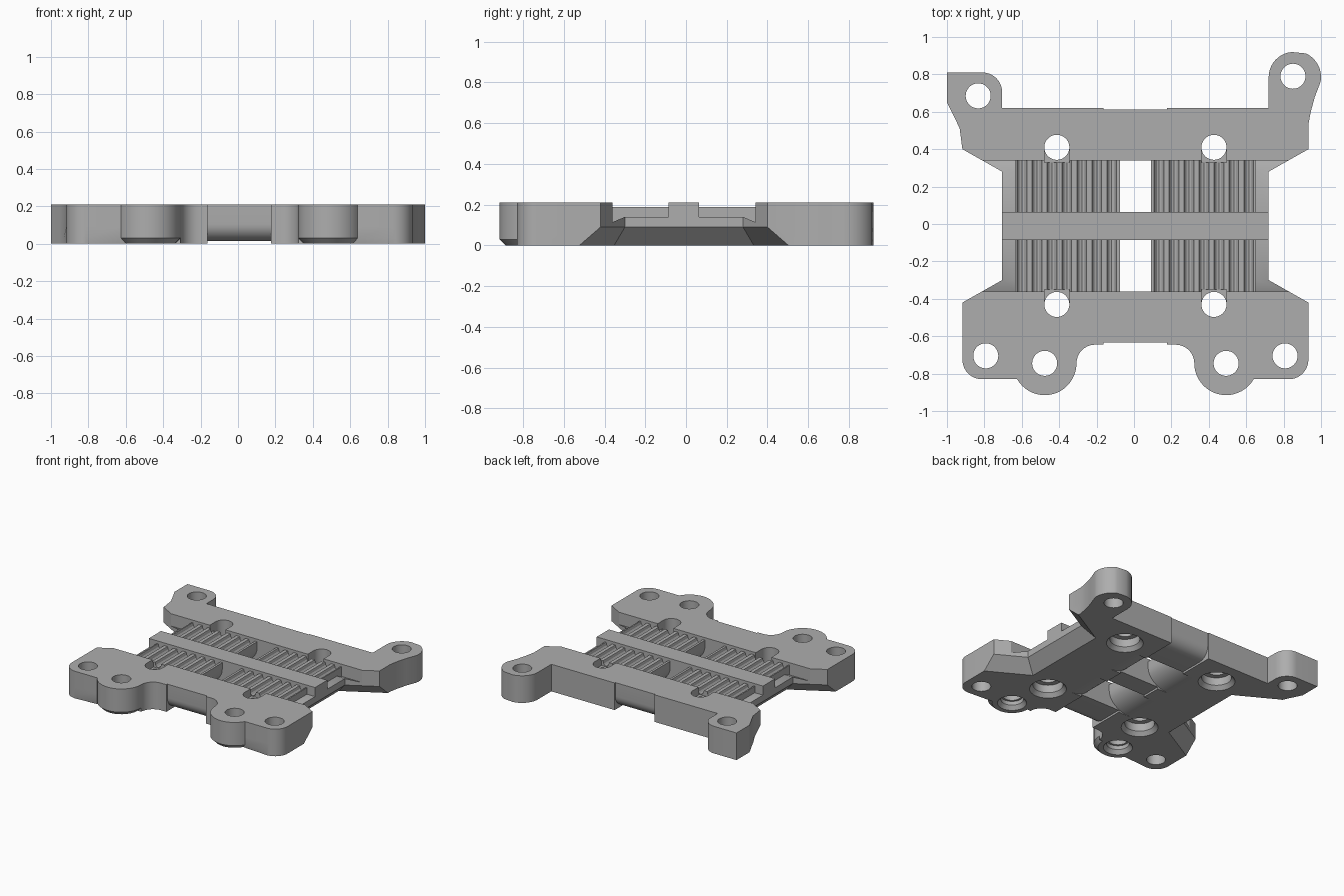
import bpy, bmesh
from math import sin, cos, radians, pi
from mathutils import Vector

default = bpy.data.objects.get("Cube")
if default:
    bpy.data.objects.remove(default, do_unlink=True)

TOP = 0.21
CX, CY = 0.0075, -0.01        # middle of the symmetric parts

grey = bpy.data.materials.new("plain grey")
grey.use_nodes = True
grey.diffuse_color = (0.42, 0.42, 0.42, 1)
grey.node_tree.nodes["Principled BSDF"].inputs["Base Color"].default_value = (0.42, 0.42, 0.42, 1)


def arc(cx, cy, rx, a0, a1, n=10, ry=None):
    ry = ry or rx
    angles = [radians(a0 + (a1 - a0) * i / n) for i in range(n + 1)]
    return [(cx + rx * cos(a), cy + ry * sin(a)) for a in angles]


def loft(name, rings):
    """Closed solid through rings that have equal point counts."""
    bm = bmesh.new()
    loops = [[bm.verts.new(p) for p in ring] for ring in rings]
    bm.faces.new(loops[0])
    bm.faces.new(loops[-1])
    n = len(loops[0])
    for a, b in zip(loops, loops[1:]):
        for i in range(n):
            j = (i + 1) % n
            bm.faces.new((a[i], a[j], b[j], b[i]))
    bmesh.ops.recalc_face_normals(bm, faces=bm.faces)
    mesh = bpy.data.meshes.new(name)
    bm.to_mesh(mesh)
    bm.free()
    mesh.materials.append(grey)
    obj = bpy.data.objects.new(name, mesh)
    bpy.context.collection.objects.link(obj)
    return obj


def prism_x(name, pts, x0, x1):
    return loft(name, [[(x, y, z) for y, z in pts] for x in (x0, x1)])


def prism_y(name, pts, y0, y1):
    return loft(name, [[(x, y, z) for x, z in pts] for y in (y0, y1)])


def turned(name, x, y, profile):
    """Round solid from (radius, z) pairs."""
    return loft(name, [[(px, py, z) for px, py in arc(x, y, r, 0, 350, 35)]
                       for r, z in profile])


def combine(body, tool, operation="DIFFERENCE"):
    mod = body.modifiers.new("cut", "BOOLEAN")
    mod.operation, mod.solver, mod.object = operation, "EXACT", tool
    bpy.context.view_layer.objects.active = body
    bpy.ops.object.modifier_apply(modifier=mod.name)
    bpy.data.objects.remove(tool, do_unlink=True)


# Outline points carry a bottom bevel: (x, y, shift x, shift y, bevel height)
def plain(pts):
    return [(x, y, 0, 0, 0.03) for x, y in pts]


def front_half(s):
    """Front edge from the middle to the waist, on side s."""
    pts = plain(arc(0.215, -0.745, 0.1, 90, 0, 8))
    lobe = arc(0.485, -0.745, 0.17, 180, 330, 20)
    pts += [(x, y, (0.485 - x) * 0.18, (-0.745 - y) * 0.18, 0.03) for x, y in lobe]
    pts += plain(arc(0.82, -0.725, 0.105, 270, 360))
    pts += [(0.925, -0.42, 0, -0.104, 0.09), (0.7125, -0.30, -0.09, -0.053, 0.09)]
    return [(CX + s * x, y, s * dx, dy, h) for x, y, dx, dy, h in pts]


def rear_waist(s):
    pts = [(0.7125, 0.28, -0.09, 0.053, 0.09), (0.925, 0.40, 0, 0.104, 0.09)]
    return [(CX + s * x, y, s * dx, dy, h) for x, y, dx, dy, h in pts]


right_ear = plain([(0.932, 0.53), (0.945, 0.60), (0.967, 0.68)]
                  + arc(0.86, 0.785, 0.14, -10, 65)
                  + arc(0.855, 0.785, 0.135, 95, 180)
                  + [(0.72, 0.62)])
left_ear = plain([(-0.705, 0.62)] + arc(-0.81, 0.705, 0.105, 0, 90)
                 + [(-1, 0.81), (-1, 0.65), (-0.955, 0.56), (-0.932, 0.51)])
outline = (front_half(1) + rear_waist(1) + right_ear + left_ear
           + rear_waist(-1)[::-1] + front_half(-1)[::-1])


def ring(z):
    out = []
    for x, y, dx, dy, h in outline:
        k = max(0, 1 - z / h)
        out.append((x + dx * k, y + dy * k, z))
    return out


body = loft("carriage_plate", [ring(z) for z in (0, 0.03, 0.09, TOP)])

# Two belt channels either side of the middle bar
for s in (-1, 1):
    section = [(0.075, 0.3), (0.075, 0.14), (0.29, 0.14), (0.35, 0.115), (0.35, 0.3)]
    combine(body, prism_x("channel", [(CY + s * y, z) for y, z in section], -1.1, 1.1))

# Toothed belt beds
TEETH, START, PITCH = 7, 0.0825, 0.08
for sx in (-1, 1):
    for sy in (-1, 1):
        bed = [(START, 0.10)]
        for i in range(TEETH):
            x = START + i * PITCH
            bed += [(x, 0.19)] if i == 0 else []
            bed += [(x + 0.018, 0.19)]
            bed += arc(x + 0.044, 0.185, 0.024, 180, 360, 6, 0.03)
            bed += [(x + 0.07, 0.19)]
        bed += [(START + TEETH * PITCH, 0.19), (START + TEETH * PITCH, 0.10)]
        combine(body, prism_y("belt_teeth", [(CX + sx * x, z) for x, z in bed],
                              CY + sy * 0.07, CY + sy * 0.355), "UNION")

# Slots through the channels, flared underneath with rounded edges
half = arc(0.27, 0.14, 0.1875, 270, 180, 10, 0.14)
flare = [(0.27, -0.1)] + half + [(START, 0.3)]
flare = flare + [(-x, z) for x, z in flare[::-1]]
for s in (-1, 1):
    combine(body, prism_y("belt_slot", [(CX + x, z) for x, z in flare],
                          CY + s * 0.075, CY + s * 0.35))

# Strap groove round the front, bottom and back
strap = [(-0.75, -0.1), (0.75, -0.1), (0.75, 0.3), (0.612, 0.3)]
strap += arc(0.522, 0.105, 0.09, 0, -90, 8)
strap += arc(-0.543, 0.105, 0.09, 270, 180, 8)
strap += [(-0.633, 0.3), (-0.75, 0.3)]
combine(body, prism_x("strap_groove", strap, CX - 0.17, CX + 0.17))

# Screw holes: plain, countersunk, and counterbored with a notch to the channel
HOLE = 0.067
through = [(HOLE, -0.1), (HOLE, 0.3)]
combine(body, turned("ear_hole", -0.833, 0.685, through))
combine(body, turned("ear_hole", 0.85, 0.79, through))
for s in (-1, 1):
    combine(body, turned("corner_hole", CX + s * 0.80, -0.705, through))
    combine(body, turned("lobe_hole", CX + s * 0.485, -0.745,
                         [(0.11, -0.01), (0.08, 0.03), (0.08, 0.06), (HOLE, 0.061), (HOLE, 0.3)]))
    for t in (-1, 1):
        x, y = CX + s * 0.42, CY + t * 0.42
        combine(body, turned("clamp_hole", x, y,
                             [(0.138, -0.01), (0.105, 0.03), (0.105, 0.09), (HOLE, 0.091), (HOLE, 0.3)]))
        notch = [(y, 0.15), (y, 0.3), (CY + t * 0.34, 0.3), (CY + t * 0.34, 0.15)]
        combine(body, prism_x("clamp_notch", notch, x - HOLE, x + HOLE))

bpy.ops.object.select_all(action="DESELECT")
body.select_set(True)
bpy.context.view_layer.objects.active = body
bpy.ops.object.shade_smooth_by_angle(angle=radians(25))
